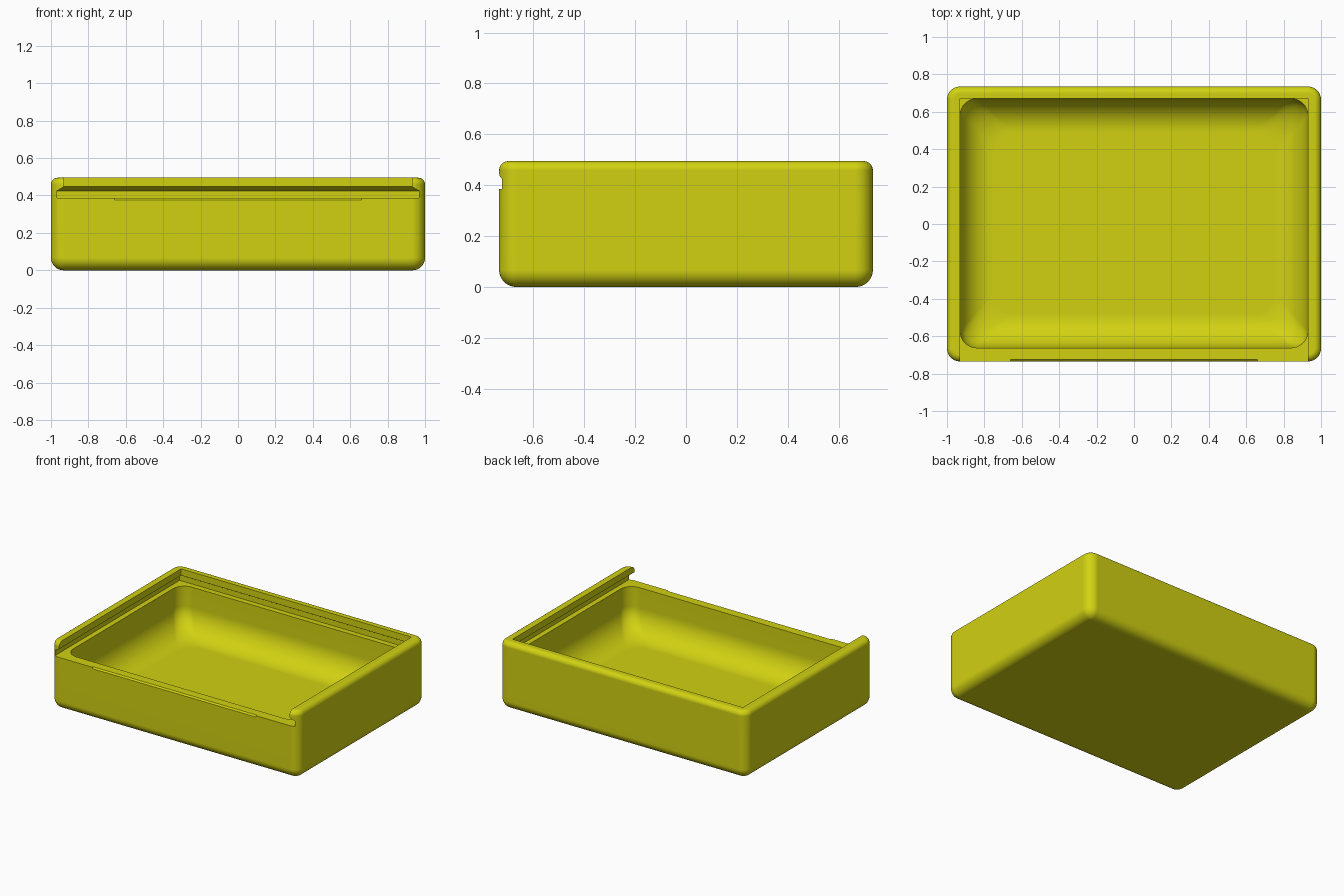
import bpy, bmesh, math

if "Cube" in bpy.data.objects:
    bpy.data.objects.remove(bpy.data.objects["Cube"])

yellow = bpy.data.materials.new("yellow_plastic")
yellow.diffuse_color = (0.64, 0.64, 0.006, 1)
yellow.use_nodes = True
yellow.node_tree.nodes["Principled BSDF"].inputs["Base Color"].default_value = yellow.diffuse_color


def rounded_ring(hx, y0, y1, r, z, steps=8):
    """Points of a rounded rectangle at height z."""
    pts = []
    for k, (sx, cy) in enumerate([(1, y1 - r), (-1, y1 - r), (-1, y0 + r), (1, y0 + r)]):
        for i in range(steps + 1):
            a = math.pi / 2 * (k + i / steps)
            pts.append((sx * (hx - r) + r * math.cos(a), cy + r * math.sin(a), z))
    return pts


def square_ring(hx, y0, y1, z):
    return [(hx, y1, z), (-hx, y1, z), (-hx, y0, z), (hx, y0, z)]


def loft(name, rings):
    """Closed solid through a stack of rings, bottom to top."""
    bm = bmesh.new()
    vs = [[bm.verts.new(p) for p in ring] for ring in rings]
    n = len(vs[0])
    for a, b in zip(vs, vs[1:]):
        for i in range(n):
            j = (i + 1) % n
            bm.faces.new((a[i], a[j], b[j], b[i]))
    bm.faces.new(vs[0][::-1])
    bm.faces.new(vs[-1])
    bmesh.ops.recalc_face_normals(bm, faces=bm.faces[:])
    me = bpy.data.meshes.new(name)
    bm.to_mesh(me)
    bm.free()
    me.materials.append(yellow)
    ob = bpy.data.objects.new(name, me)
    bpy.context.collection.objects.link(ob)
    return ob


def arc(r, n=8):
    """(inset, rise) pairs of a quarter round, from the flat to the wall."""
    return [(r * (1 - math.sin(t)), r * (1 - math.cos(t)))
            for t in (math.pi / 2 * i / n for i in range(n + 1))]


# Outer body with rounded bottom, corners and top edge
HX, HY, H = 1.0, 0.735, 0.495
profile = arc(0.067) + [(i, H - z) for i, z in reversed(arc(0.036, 6))]
box = loft("box_body", [rounded_ring(HX - i, -HY + i, HY - i, 0.07 - i, z)
                        for i, z in profile])

# Inner cavity with a wide rounded floor edge
FLOOR, FR = 0.06, 0.18
cavity = loft("cavity_cutter", [rounded_ring(0.93 - i, -0.662 + i, 0.67 - i, 0.09 + i * 0.15, FLOOR + z)
                                for i, z in arc(FR, 10) + [(0, 0.44 - FLOOR)]])

# Sliding lid channel, undercut on three sides and open at the front
channel = loft("lid_channel_cutter", [square_ring(hx, -0.9, y1, z) for hx, y1, z in
               [(0.968, 0.71, 0.386), (0.968, 0.71, 0.425), (0.93, 0.672, 0.447), (0.93, 0.672, 0.6)]])

# Shallow bevel along the middle of the front lip
lip = loft("front_lip_cutter", [
    [(0.66, -0.735, 0.376), (-0.66, -0.735, 0.376), (-0.66, -0.76, 0.376), (0.66, -0.76, 0.376)],
    [(0.66, -0.715, 0.396), (-0.66, -0.715, 0.396), (-0.66, -0.76, 0.396), (0.66, -0.76, 0.396)]])

cutters = [channel, cavity, lip]
bpy.context.view_layer.objects.active = box
box.select_set(True)
for c in cutters:
    m = box.modifiers.new(c.name, 'BOOLEAN')
    m.operation = 'DIFFERENCE'
    m.solver = 'EXACT'
    m.object = c
    bpy.ops.object.modifier_apply(modifier=m.name)
for c in cutters:
    bpy.data.objects.remove(c, do_unlink=True)

# Smooth rounds, crisp rims
bpy.ops.object.shade_smooth_by_angle(angle=math.radians(30))
w = box.modifiers.new("weighted_normals", 'WEIGHTED_NORMAL')
w.keep_sharp = True
